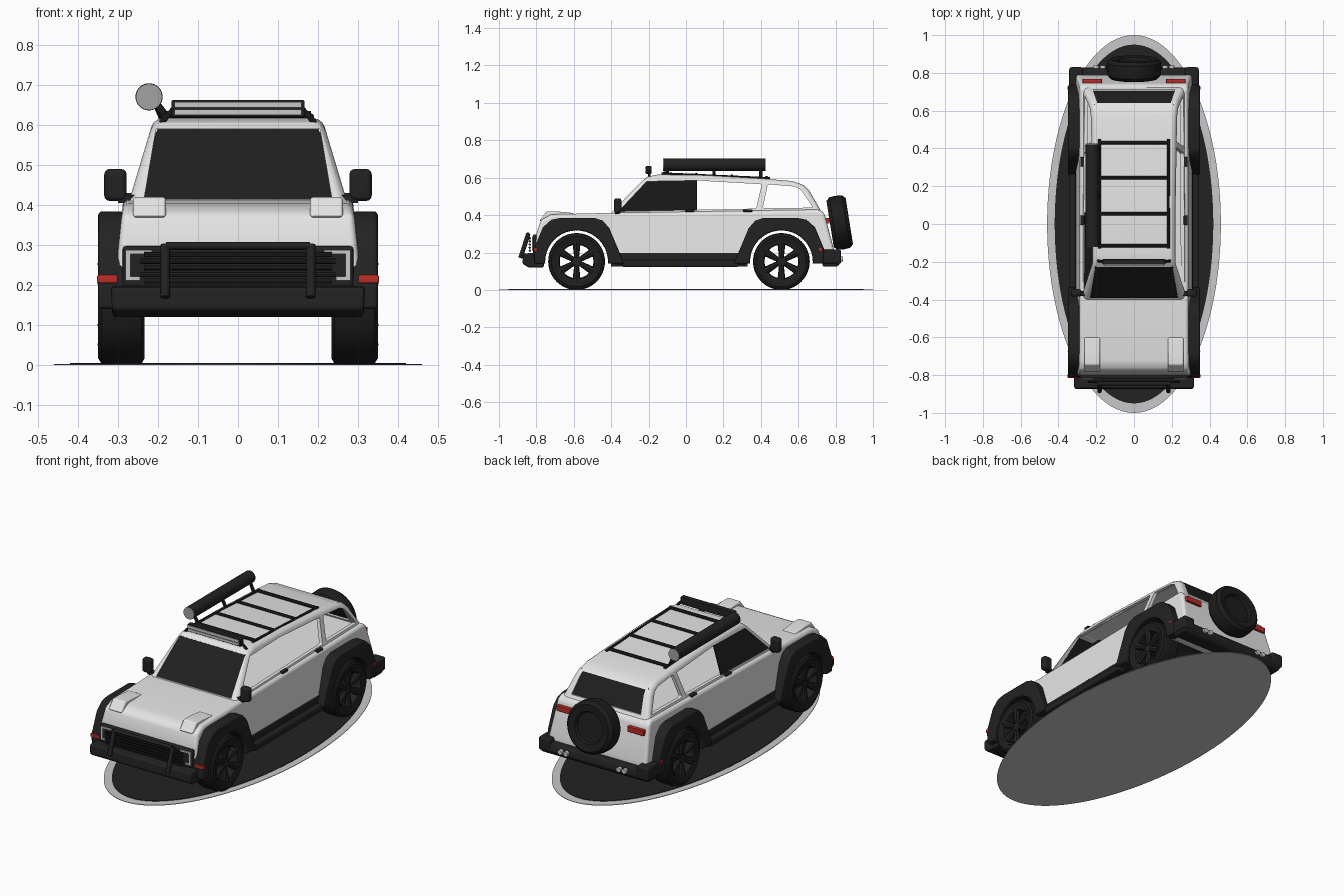
import bpy, bmesh
from math import pi, sin, cos, radians
from mathutils import Matrix, Vector

if "Cube" in bpy.data.objects:
    bpy.data.objects.remove(bpy.data.objects["Cube"])


def material(name, r, g, b):
    m = bpy.data.materials.new(name)
    m.use_nodes = True
    m.diffuse_color = (r, g, b, 1)
    m.node_tree.nodes["Principled BSDF"].inputs["Base Color"].default_value = (r, g, b, 1)
    return m


WHITE = material("white paint", .78, .78, .78)
BLACK = material("black trim", .016, .016, .016)
RUBBER = material("tyre rubber", .012, .012, .012)
GLASS = material("dark glass", .014, .014, .014)
LIGHT = material("light grey", .58, .58, .58)
CAP = material("mid grey", .36, .36, .36)
RED = material("red lamp", .5, .025, .02)


def make(name, bm, mat, bevel=0, cutters=()):
    """Turn a bmesh into an object, bevel it, cut it and smooth it."""
    bmesh.ops.recalc_face_normals(bm, faces=bm.faces[:])
    me = bpy.data.meshes.new(name)
    bm.to_mesh(me)
    bm.free()
    me.materials.append(mat)
    ob = bpy.data.objects.new(name, me)
    bpy.context.collection.objects.link(ob)
    if bevel:
        b = ob.modifiers.new("bevel", 'BEVEL')
        b.width, b.segments = bevel, 3
        b.limit_method, b.angle_limit = 'ANGLE', radians(32)
    for c in cutters:
        c.hide_render = True
        m = ob.modifiers.new("cut", 'BOOLEAN')
        m.object, m.operation, m.solver = c, 'DIFFERENCE', 'EXACT'
        m.material_mode = 'TRANSFER'
    if ob.modifiers:
        bpy.context.view_layer.update()
        dg = bpy.context.evaluated_depsgraph_get()
        ob.data = bpy.data.meshes.new_from_object(ob.evaluated_get(dg))
        ob.modifiers.clear()
    for c in cutters:
        bpy.data.objects.remove(c)
    ob.data.shade_smooth()
    ob.data.set_sharp_from_angle(angle=radians(35))
    w = ob.modifiers.new("normals", 'WEIGHTED_NORMAL')
    w.keep_sharp = True
    return ob


def slab(name, pts, lo, hi, mat, bevel=0, cutters=()):
    """Side profile (y, z) stretched between x = lo(z) and x = hi(z)."""
    bm = bmesh.new()
    a, b = [[bm.verts.new((f(z), y, z)) for y, z in pts] for f in (lo, hi)]
    bm.faces.new(a)
    bm.faces.new(b[::-1])
    for i in range(len(pts)):
        j = (i + 1) % len(pts)
        bm.faces.new((a[i], b[i], b[j], a[j]))
    return make(name, bm, mat, bevel, cutters)


def wide(name, pts, w, slope, mat, bevel=0, cutters=()):
    """Symmetric slab, half width w at belt height, narrowing upwards."""
    half = lambda z: w - slope * (z - .4)
    return slab(name, pts, lambda z: -half(z), half, mat, bevel, cutters)


def box(name, x, y, z, mat, bevel=0):
    pts = [(y[0], z[0]), (y[1], z[0]), (y[1], z[1]), (y[0], z[1])]
    return slab(name, pts, lambda _: min(x), lambda _: max(x), mat, bevel)


def both(name, x, y, z, mat, bevel=0):
    for s, side in ((1, "left"), (-1, "right")):
        box(f"{side}_{name}", (s * x[0], s * x[1]), y, z, mat, bevel)


def rod(name, a, b, r, mat, segs=12, r2=None):
    a, b = Vector(a), Vector(b)
    bm = bmesh.new()
    m = Matrix.Translation((a + b) / 2) @ (b - a).to_track_quat('Z', 'Y').to_matrix().to_4x4()
    bmesh.ops.create_cone(bm, cap_ends=True, segments=segs, radius1=r, radius2=r2 or r,
                          depth=(b - a).length, matrix=m)
    return make(name, bm, mat)


def lathe(name, profile, mat, closed, segs=40):
    """Spin a (radius, x) profile around the x axis."""
    bm = bmesh.new()
    vs = [bm.verts.new((x, 0, r)) for r, x in profile]
    es = [bm.edges.new(p) for p in zip(vs, vs[1:] + (vs[:1] if closed else []))
          if p[0] != p[1]]
    bmesh.ops.spin(bm, geom=vs + es, cent=(0, 0, 0), axis=(1, 0, 0), angle=2 * pi,
                   steps=segs, use_merge=True)
    bmesh.ops.remove_doubles(bm, verts=bm.verts[:], dist=1e-5)
    return make(name, bm, mat)


# Oval base
for name, rx, ry, z, mat in (("base_plate", .46, 1, 0, LIGHT), ("base_top", .42, .95, .003, BLACK)):
    bm = bmesh.new()
    bmesh.ops.create_cone(bm, cap_ends=True, segments=96, radius1=1, radius2=1, depth=1,
                          matrix=Matrix.Translation((0, 0, z + .0015)) @ Matrix.Diagonal((rx, ry, .003, 1)))
    make(name, bm, mat)

# Lower body with wheel wells
AXLES = (("front", -.585, 1), ("rear", .51, -1))
wells = [rod("well_cutter", (-.5, y, .15), (.5, y, .15), .168, BLACK, 40) for _, y, _ in AXLES]
wide("lower_body", [(-.79, .14), (-.805, .2), (-.8, .3), (-.775, .375), (-.72, .404), (-.4, .412),
                    (.715, .43), (.74, .41), (.79, .22), (.78, .14)], .288, .1, WHITE, .022, wells)
box("chassis", (-.27, .27), (-.4, .33), (.125, .2), BLACK)
both("sill", (.2, .312), (-.38, .32), (.135, .2), BLACK, .01)
both("running_board", (.29, .342), (-.34, .28), (.122, .16), BLACK, .01)
for s in (1, -1):
    a, b = sorted((s * .18, s * .262))
    slab("hood_ridge", [(-.785, .37), (-.745, .42), (-.69, .42), (-.6, .411), (-.6, .38), (-.7, .36)],
         lambda z: a, lambda z: b, WHITE, .008)

# Hollow cabin with open side windows
inside = wide("inside_cutter", [(-.43, .35), (-.385, .4), (-.21, .585), (-.18, .596), (.1, .594), (.4, .577),
                                (.57, .562), (.635, .525), (.73, .35)], .255, .3, WHITE)
side = wide("side_cutter", [(-.36, .42), (-.21, .58), (.06, .585), (.405, .565), (.375, .435)], .5, 0, WHITE, .008)
quarter = wide("quarter_cutter", [(.41, .437), (.437, .565), (.58, .553), (.615, .535), (.68, .44)], .5, 0, WHITE, .01)
screen = wide("screen_cutter", [(-.55, .415), (-.34, .415), (-.18, .59), (-.55, .59)], .237, .17, WHITE)
back = wide("back_cutter", [(.58, .44), (.85, .44), (.85, .55), (.55, .55)], .225, .2, WHITE)
wide("cabin", [(-.42, .39), (-.235, .585), (-.205, .606), (-.15, .617), (.1, .613), (.4, .596), (.57, .582),
               (.63, .56), (.66, .53), (.735, .4)], .275, .3, WHITE, .022,
     [inside, side, quarter, screen, back])
wide("windscreen", [(-.405, .4), (-.225, .588), (-.22, .583), (-.4, .395)], .258, .3, GLASS)
wide("rear_window", [(.728, .4), (.65, .535), (.63, .56), (.624, .556), (.644, .531), (.722, .397)], .258, .3, GLASS)
skin = lambda z: -.275 + .3 * (z - .4)
slab("right_front_window", [(-.375, .412), (-.215, .585), (.06, .59), (.06, .42)],
     lambda z: skin(z) + .005, lambda z: skin(z) + .011, GLASS)
for y in (.02, .33):
    both("door_handle", (.262, .284), (y - .025, y + .025), (.417, .43), BLACK, .004)

# Wheel arches and wheels
outline = [(-.225, .14), (-.228, .22), (-.18, .335), (-.135, .375), (-.09, .384), (.1, .384), (.14, .37),
           (.175, .33), (.255, .14)]
opening = [(.168 * cos(t), .15 + .168 * sin(t)) for t in [i * pi / 20 for i in range(21)]]
tyre = [(.105, -.05), (.135, -.058), (.148, -.05), (.152, -.03), (.152, .03), (.148, .05), (.135, .058), (.105, .05)]
rim = [(.09, .02), (.095, .05), (.108, .053), (.108, -.05), (.1, -.05), (.098, .0)]
for end, yc, d in AXLES:
    for s, label in ((1, "left"), (-1, "right")):
        tag = f"{label}_{end}"
        lo, hi = sorted((s * .26, s * .349))
        slab(tag + "_arch", [(yc + d * y, z) for y, z in outline + [(.168, .14)] + opening + [(-.168, .14)]],
             lambda z: lo, lambda z: hi, BLACK, .012)
        parts = [lathe(tag + "_tyre", tyre, RUBBER, True), lathe(tag + "_rim", rim, BLACK, True),
                 rod(tag + "_hub", (.0, 0, 0), (.042, 0, 0), .03, BLACK, 20)]
        for i in range(6):
            t = i * pi / 3
            parts.append(rod(tag + "_spoke", (.035, .02 * sin(t), .02 * cos(t)),
                             (.038, .104 * sin(t), .104 * cos(t)), .013, BLACK, 8, .022))
        for p in parts:
            p.matrix_world = Matrix.Translation((s * .291, yc, .152)) @ Matrix.Rotation(0 if s > 0 else pi, 4, 'Z')

# Spare wheel leaning on the tail
spare = lathe("spare_wheel", [(0, .03), (.08, .03), (.088, .046), (.125, .052), (.142, .034), (.145, 0),
                              (.142, -.034), (.125, -.052), (0, -.052)], RUBBER, False)
spare.matrix_world = (Matrix.Translation((0, .822, .36)) @ Matrix.Rotation(radians(9), 4, 'X')
                      @ Matrix.Rotation(pi / 2, 4, 'Z'))

# Front end: grille, lamps, bumper and guard
box("grille", (-.288, .288), (-.818, -.77), (.195, .297), BLACK, .008)
for i in range(5):
    z, w = .21 + i * .0165, .235 + .008 * (i % 2)
    rod("grille_bar", (-w, -.835, z), (w, -.835, z), .0065, BLACK, 8)
both("lamp_side", (.268, .281), (-.824, -.81), (.212, .287), LIGHT)
both("lamp_top", (.215, .27), (-.824, -.81), (.277, .287), LIGHT)
both("lamp_bottom", (.245, .27), (-.824, -.81), (.212, .222), LIGHT)
wide("front_bumper", [(-.84, .12), (-.875, .14), (-.87, .195), (-.76, .2), (-.76, .12)], .33, -.06, BLACK, .01)
rod("guard_top", (-.18, -.845, .298), (.18, -.845, .298), .01, BLACK)
for s in (1, -1):
    rod("guard_post", (s * .182, -.885, .17), (s * .182, -.843, .3), .012, BLACK)
both("front_marker", (.3, .352), (-.815, -.795), (.205, .225), RED, .004)

# Rear end: bumper, lamps
wide("rear_bumper", [(.73, .125), (.81, .125), (.83, .15), (.82, .19), (.73, .2)], .335, 0, BLACK, .01)
both("bumper_corner", (.27, .343), (.71, .83), (.14, .215), BLACK, .012)
both("rear_marker", (.3, .352), (.71, .73), (.205, .225), RED, .004)
both("tail_lamp", (.17, .272), (.745, .768), (.355, .385), RED, .003)
for x in (-.2, -.165, .165, .2):
    rod("reverse_lamp", (x, .8, .165), (x, .84, .165), .014, LIGHT, 16)

# Mirrors
both("mirror", (.278, .334), (-.385, -.345), (.41, .49), BLACK, .014)
both("mirror_arm", (.24, .3), (-.38, -.355), (.405, .425), BLACK)

# Roof rack
rack_z = lambda y: .626 - .045 * (y + .13)
for s in (1, -1):
    rod("rack_rail", (s * .182, -.13, rack_z(-.13) - .005), (s * .182, .45, rack_z(.45) - .005), .008, BLACK, 8)
    rod("light_bar_bracket", (s * .16, -.2, .64), (s * .192, -.195, .605), .007, BLACK, 8)
for y in (-.115, .055, .245, .43):
    rod("rack_bar", (-.182, y, rack_z(y)), (.182, y, rack_z(y)), .009, BLACK, 8)

# Roof light bar
box("light_bar", (-.166, .166), (-.215, -.185), (.62, .662), BLACK, .004)
for z in (.632, .65):
    box("light_bar_lens", (-.158, .158), (-.219, -.212), (z - .007, z + .007), LIGHT)

# Rolled awning
rod("awning", (-.222, -.118, .67), (-.222, .422, .67), .034, BLACK, 32)
for a, b in ((-.122, -.117), (.421, .426)):
    rod("awning_cap", (-.222, a, .67), (-.222, b, .67), .033, CAP, 32)
for y in (-.1, .15, .4):
    rod("awning_bracket", (-.182, y, rack_z(y)), (-.205, y, .655), .009, BLACK, 8)
